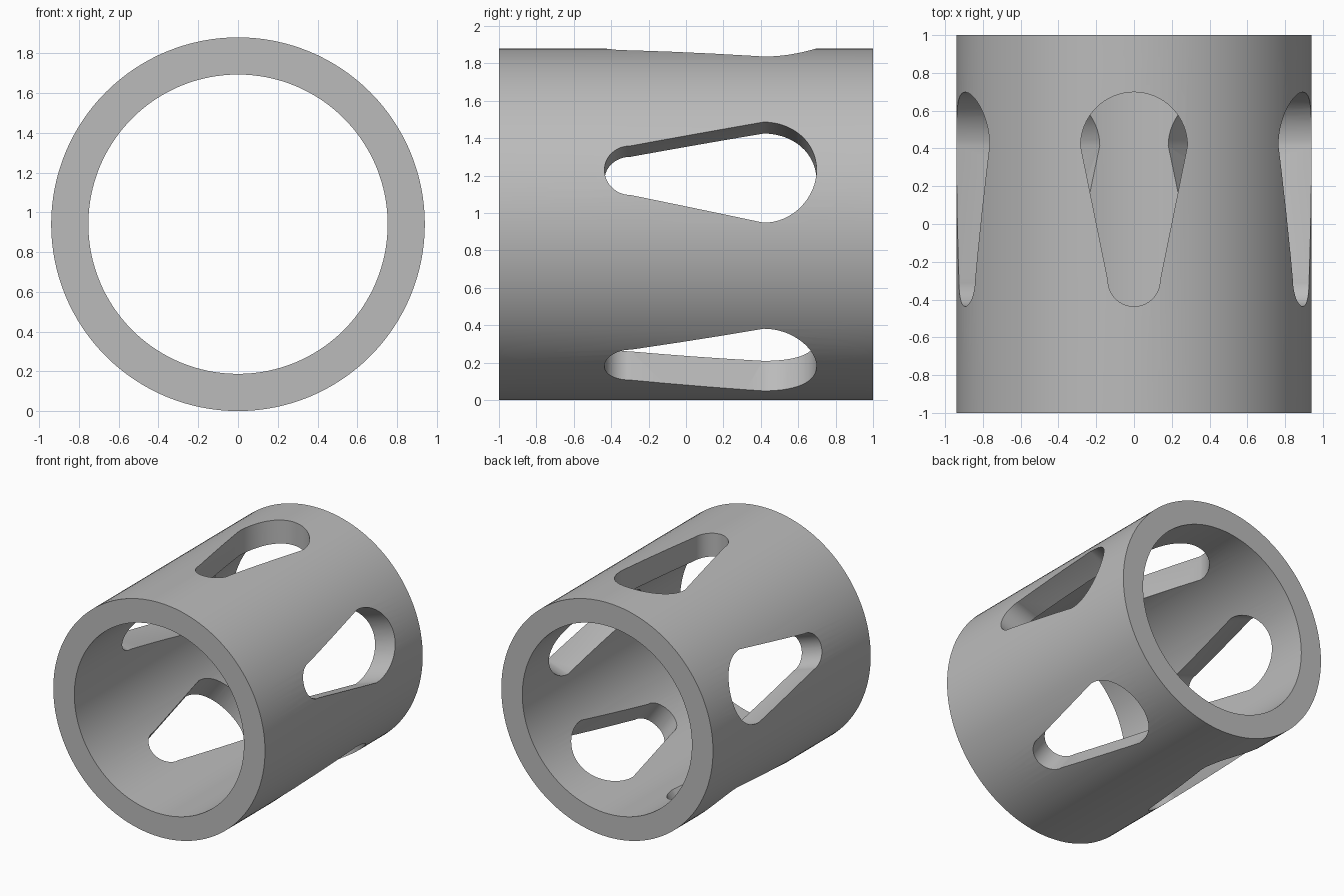
import bpy
import bmesh
from math import sin, cos, pi, radians
from mathutils import Matrix, Vector

cube = bpy.data.objects.get("Cube")
if cube:
    bpy.data.objects.remove(cube, do_unlink=True)

OUTER, INNER, HALF_LENGTH = 0.94, 0.753, 1.0
SEGMENTS = 128
SLOTS = 5

grey = bpy.data.materials.new("plain_grey")
grey.use_nodes = True
colour = (0.5, 0.5, 0.5, 1)
grey.diffuse_color = colour
grey.node_tree.nodes["Principled BSDF"].inputs["Base Color"].default_value = colour


def make_object(name, bm):
    bmesh.ops.recalc_face_normals(bm, faces=bm.faces)
    mesh = bpy.data.meshes.new(name)
    bm.to_mesh(mesh)
    bm.free()
    obj = bpy.data.objects.new(name, mesh)
    bpy.context.collection.objects.link(obj)
    mesh.materials.append(grey)
    return obj


def arc(radius, centre_y, start, steps=32):
    """Half circle of slot outline points, from start angle."""
    return [(radius * cos(start + pi * i / steps),
             centre_y + radius * sin(start + pi * i / steps))
            for i in range(steps + 1)]


# Slotted sleeve: a rectangular section spun around the y axis
bm = bmesh.new()
section = [(INNER, -HALF_LENGTH), (OUTER, -HALF_LENGTH),
           (OUTER, HALF_LENGTH), (INNER, HALF_LENGTH)]
rings = []
for i in range(SEGMENTS):
    a = 2 * pi * i / SEGMENTS
    rings.append([bm.verts.new((r * cos(a), y, OUTER + r * sin(a)))
                  for r, y in section])
for i, ring in enumerate(rings):
    after = rings[(i + 1) % SEGMENTS]
    for j in range(4):
        k = (j + 1) % 4
        bm.faces.new((ring[j], ring[k], after[k], after[j]))
sleeve = make_object("slotted_sleeve", bm)

# Teardrop cutters: wide round end at the back, narrow round end at the front
outline = arc(0.283, 0.415, 0) + arc(0.138, -0.298, pi)
bm = bmesh.new()
for s in range(SLOTS):
    turn = (Matrix.Translation((0, 0, OUTER))
            @ Matrix.Rotation(radians(360 / SLOTS * s), 4, 'Y'))
    low = [bm.verts.new(turn @ Vector((x, y, 0.5))) for x, y in outline]
    high = [bm.verts.new(turn @ Vector((x, y, 1.2))) for x, y in outline]
    bm.faces.new(low)
    bm.faces.new(high)
    for i in range(len(outline)):
        k = (i + 1) % len(outline)
        bm.faces.new((low[i], low[k], high[k], high[i]))
cutter = make_object("slot_cutter", bm)
cutter.hide_render = True

# Cut the slots and bake the result
cut = sleeve.modifiers.new("slots", 'BOOLEAN')
cut.operation = 'DIFFERENCE'
cut.solver = 'EXACT'
cut.object = cutter
bpy.ops.object.select_all(action='DESELECT')
bpy.context.view_layer.objects.active = sleeve
sleeve.select_set(True)
bpy.ops.object.modifier_apply(modifier=cut.name)
bpy.data.objects.remove(cutter, do_unlink=True)

# Smooth curved walls, crisp rims
bpy.ops.object.shade_smooth_by_angle(angle=radians(30))
